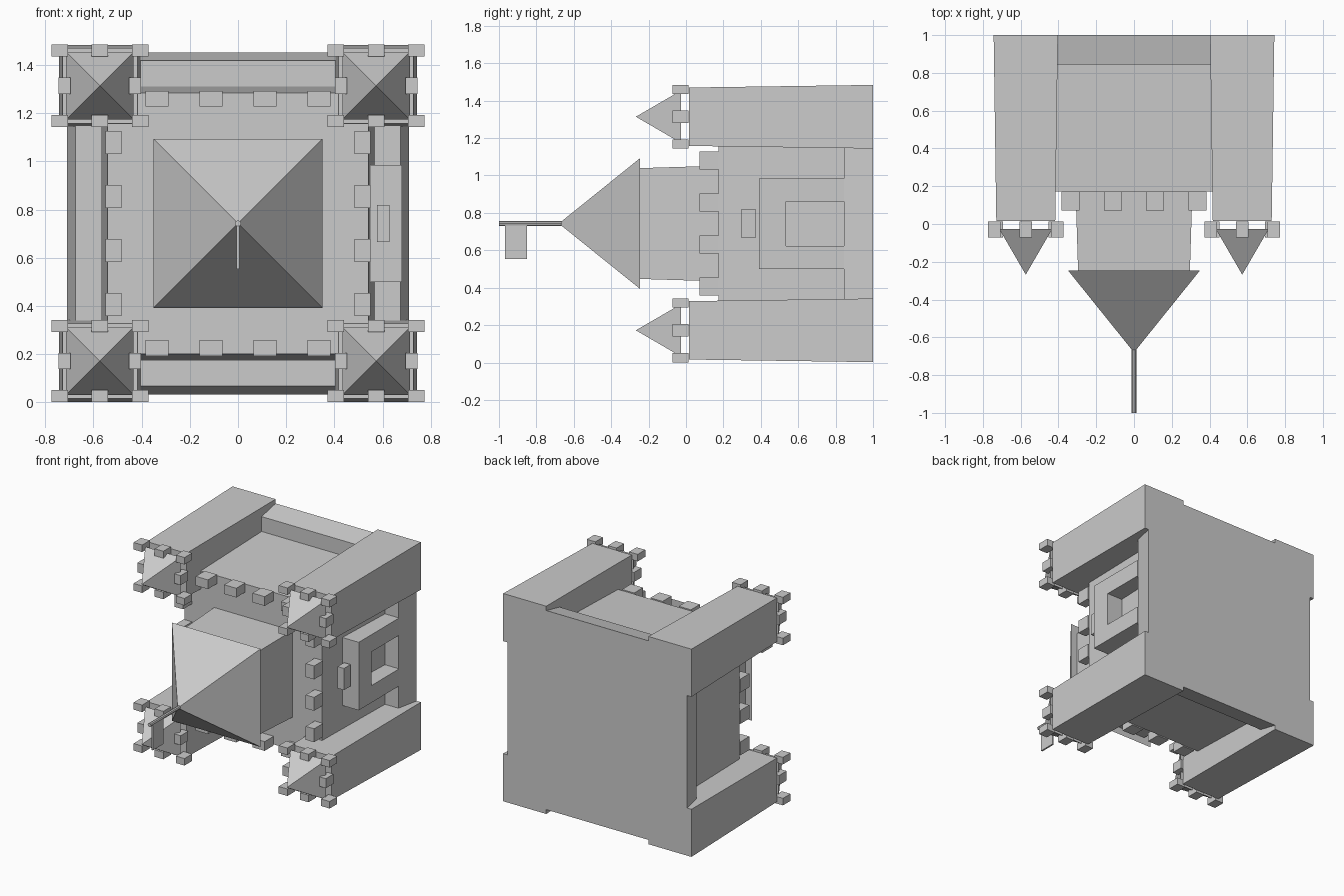
import bpy, bmesh, math
from mathutils import Matrix

old = bpy.data.objects.get("Cube")
if old:
    bpy.data.objects.remove(old)

stone = bpy.data.materials.new("grey_stone")
stone.use_nodes = True
grey = (0.6, 0.6, 0.6, 1)
stone.diffuse_color = grey
stone.node_tree.nodes["Principled BSDF"].inputs["Base Color"].default_value = grey

MID = 0.743  # height of the castle's long axis, which runs along y


def finish(name, bm):
    bmesh.ops.recalc_face_normals(bm, faces=bm.faces)
    mesh = bpy.data.meshes.new(name)
    bm.to_mesh(mesh)
    bm.free()
    mesh.materials.append(stone)
    obj = bpy.data.objects.new(name, mesh)
    bpy.context.collection.objects.link(obj)
    return obj


def add_box(bm, xs, ys, zs):
    spans = (xs, ys, zs)
    centre = [(a + b) / 2 for a, b in spans]
    size = [b - a for a, b in spans]
    bmesh.ops.create_cube(bm, size=1, matrix=Matrix.Translation(centre) @ Matrix.Diagonal((*size, 1)))


def box(name, xs, ys, zs):
    bm = bmesh.new()
    add_box(bm, xs, ys, zs)
    return finish(name, bm)


def frustum(name, x, z, y_base, half_base, y_top, half_top):
    """Square block along -y whose half width changes from base to top."""
    bm = bmesh.new()
    bmesh.ops.create_cube(bm, size=2)
    for v in bm.verts:
        at_base = v.co.y > 0
        half = half_base if at_base else half_top
        v.co = (x + v.co.x * half, y_base if at_base else y_top, z + v.co.z * half)
    bmesh.ops.remove_doubles(bm, verts=bm.verts, dist=1e-5)
    return finish(name, bm)


# Plinth, main keep, upper keep and its roof
frustum("plinth", 0, MID, 1, 0.71, 0.845, 0.675)
frustum("main_keep", 0, MID, 1, 0.575, 0.173, 0.542)
frustum("upper_keep", 0, MID, 0.173, 0.309, -0.25, 0.296)
frustum("keep_roof", 0, MID, -0.245, 0.35, -0.68, 0)

# Keep battlements: four blocks along each side
bm = bmesh.new()
for side in (-1, 1):
    edge = side * 0.517
    for step in (-0.336, -0.112, 0.112, 0.336):
        add_box(bm, (step - 0.048, step + 0.048), (0.072, 0.173), (MID + edge - 0.033, MID + edge + 0.033))
        add_box(bm, (edge - 0.033, edge + 0.033), (0.072, 0.173), (MID + step - 0.048, MID + step + 0.048))
finish("keep_battlements", bm)

# Corner towers with spires and battlements
for sx, x_name in ((1, "left"), (-1, "right")):
    for sz, z_name in ((1, "upper"), (-1, "lower")):
        label = f"{z_name}_{x_name}_"
        x, z = sx * 0.573, MID + sz * 0.571
        frustum(label + "tower", x, z, 1, 0.17, 0.015, 0.156)
        frustum(label + "spire", x, z, -0.027, 0.14, -0.268, 0)
        bm = bmesh.new()
        for side in (-1, 1):
            ez = z + side * 0.146
            for step in (-0.167, 0, 0.167):
                add_box(bm, (x + step - 0.034, x + step + 0.034), (-0.072, 0.013), (ez - 0.025, ez + 0.025))
            ex = x + side * 0.146
            add_box(bm, (ex - 0.025, ex + 0.025), (-0.072, 0.013), (z - 0.034, z + 0.034))
        finish(label + "battlements", bm)

# Gate porch: two jambs and a lintel, with a plaque above
porch_x = (0.55, 0.68)
box("porch_lintel", porch_x, (0.39, 0.535), (0.5, 0.985))
box("porch_lower_jamb", porch_x, (0.535, 0.845), (0.5, 0.622))
box("porch_upper_jamb", porch_x, (0.535, 0.845), (0.862, 0.985))
box("gate_plaque", (0.577, 0.628), (0.298, 0.372), (0.665, 0.82))

# Flagpole and flag
bm = bmesh.new()
bmesh.ops.create_cone(bm, cap_ends=True, segments=8, radius1=0.013, radius2=0.013, depth=0.35,
                      matrix=Matrix.Translation((0, -0.825, MID)) @ Matrix.Rotation(math.pi / 2, 4, "X"))
finish("flagpole", bm)
box("flag", (-0.006, 0.006), (-0.968, -0.85), (0.553, MID))
